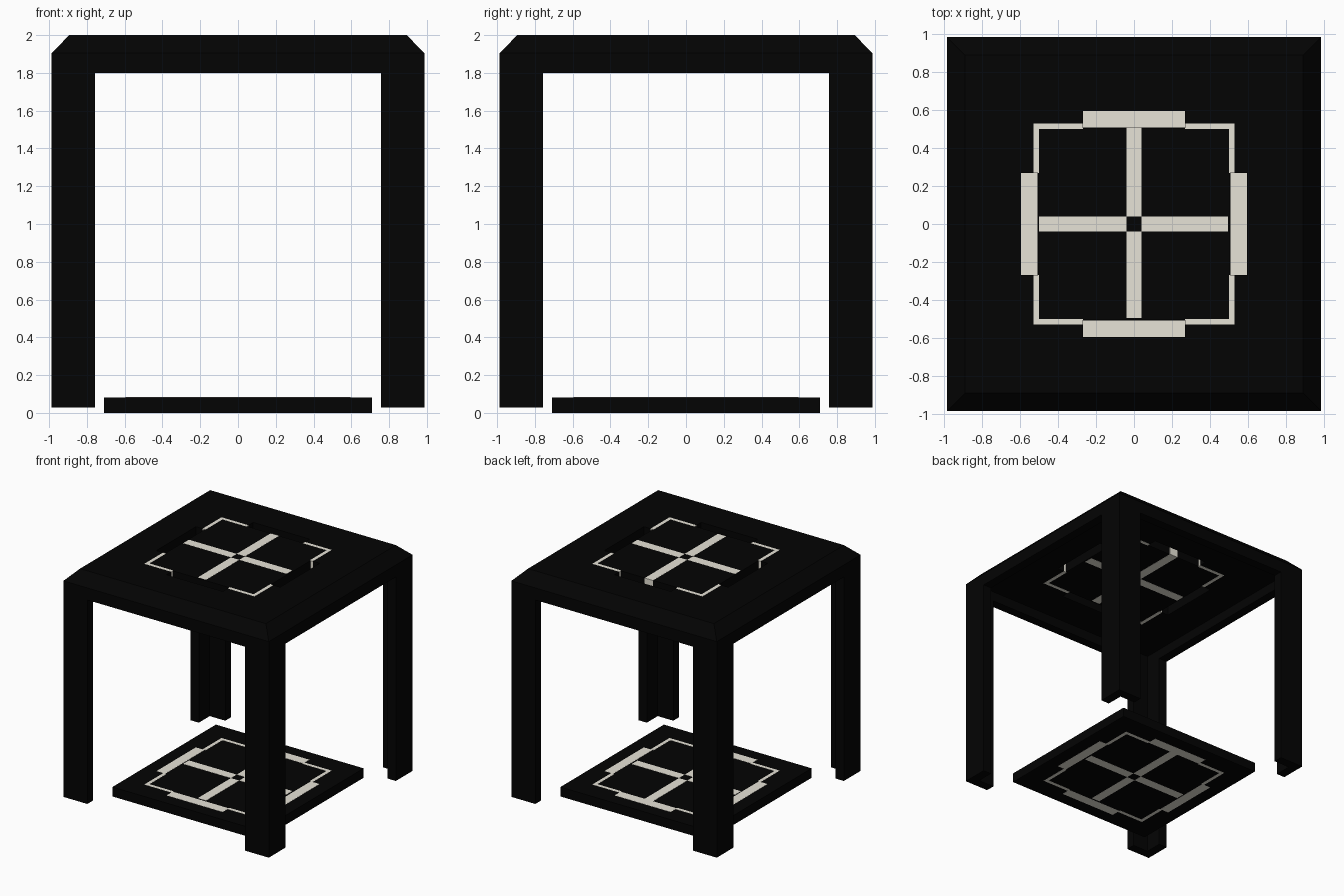
import bpy, bmesh

if "Cube" in bpy.data.objects:
    bpy.data.objects.remove(bpy.data.objects["Cube"])


def material(name, rgb):
    m = bpy.data.materials.new(name)
    m.diffuse_color = (*rgb, 1)
    m.use_nodes = True
    m.node_tree.nodes["Principled BSDF"].inputs["Base Color"].default_value = m.diffuse_color
    return m


BLACK = material("black", (0.001, 0.001, 0.001))
BEIGE = material("beige", (0.80, 0.77, 0.68))


def finish(name, bm, mat):
    bmesh.ops.recalc_face_normals(bm, faces=bm.faces[:])
    me = bpy.data.meshes.new(name)
    bm.to_mesh(me)
    bm.free()
    ob = bpy.data.objects.new(name, me)
    bpy.context.collection.objects.link(ob)
    if mat:
        me.materials.append(mat)
    return ob


def prism(bm, pts, z0, z1):
    lo = [bm.verts.new((x, y, z0)) for x, y in pts]
    hi = [bm.verts.new((x, y, z1)) for x, y in pts]
    bm.faces.new(lo[::-1])
    bm.faces.new(hi)
    for i in range(len(pts)):
        j = (i + 1) % len(pts)
        bm.faces.new((lo[i], lo[j], hi[j], hi[i]))


def rect(x0, x1, y0, y1):
    return [(x0, y0), (x1, y0), (x1, y1), (x0, y1)]


def prisms(name, outlines, z0, z1, mat):
    bm = bmesh.new()
    for pts in outlines:
        prism(bm, pts, z0, z1)
    return finish(name, bm, mat)


def cut(target, outlines, z0, z1):
    cutter = prisms("slot_cutter", outlines, z0, z1, None)
    mod = target.modifiers.new("slots", 'BOOLEAN')
    mod.operation = 'DIFFERENCE'
    mod.solver = 'EXACT'
    mod.object = cutter
    bpy.context.view_layer.objects.active = target
    bpy.ops.object.modifier_apply(modifier=mod.name)
    bpy.data.objects.remove(cutter)


W, T = 0.987, 0.08        # half width, wall thickness
I = 0.757                 # inner edge of legs
UNDER = 1.885             # underside of recessed top panel


# Pattern outlines
def bar_set(a, b, h):
    return [rect(-h, h, a, b), rect(-h, h, -b, -a), rect(a, b, -h, h), rect(-b, -a, -h, h)]


cross = [rect(-0.50, -0.04, -0.04, 0.04), rect(0.04, 0.495, -0.04, 0.04),
         rect(-0.04, 0.04, -0.495, -0.04), rect(-0.04, 0.04, 0.04, 0.51)]
corners = [(sx, sy) for sx in (-1, 1) for sy in (-1, 1)]
bracket = [(0.27, 0.53), (0.53, 0.53), (0.53, 0.27), (0.50, 0.27), (0.50, 0.50), (0.27, 0.50)]
brackets = [[(x * sx, y * sy) for x, y in bracket] for sx, sy in corners]

# Table top: chamfered rim with recessed underside, lofted from square rings
bm = bmesh.new()
rings = []
for h, z in [(W - T, UNDER), (W - T, 1.80), (W, 1.80), (W, 1.905), (0.893, 2.0)]:
    rings.append([bm.verts.new((x, y, z)) for x, y in rect(-h, h, -h, h)])
for a, b in zip(rings, rings[1:]):
    for i in range(4):
        j = (i + 1) % 4
        bm.faces.new((a[i], a[j], b[j], b[i]))
bm.faces.new(rings[0])
bm.faces.new(rings[-1])
top = finish("table_top", bm, BLACK)

# Four through slots in the top
cut(top, bar_set(0.507, 0.595, 0.271), 1.7, 2.1)

# L-section legs
leg = [(W, W), (I, W), (I, W - T), (W - T, W - T), (W - T, I), (W, I)]
for (sx, sy), name in zip(corners, ("front_left_leg", "back_left_leg",
                                    "front_right_leg", "back_right_leg")):
    prisms(name, [[(x * sx, y * sy) for x, y in leg]], 0.028, 1.80, BLACK)

# Lower plate
prisms("lower_plate", [rect(-0.71, 0.71, -0.71, 0.71)], 0.0, 0.082, BLACK)

# Inlays pass through both panels
prisms("top_inlay", cross + brackets, UNDER - 0.001, 2.0005, BEIGE)
prisms("lower_inlay", cross + brackets + bar_set(0.51, 0.595, 0.27), -0.0005, 0.083, BEIGE)
